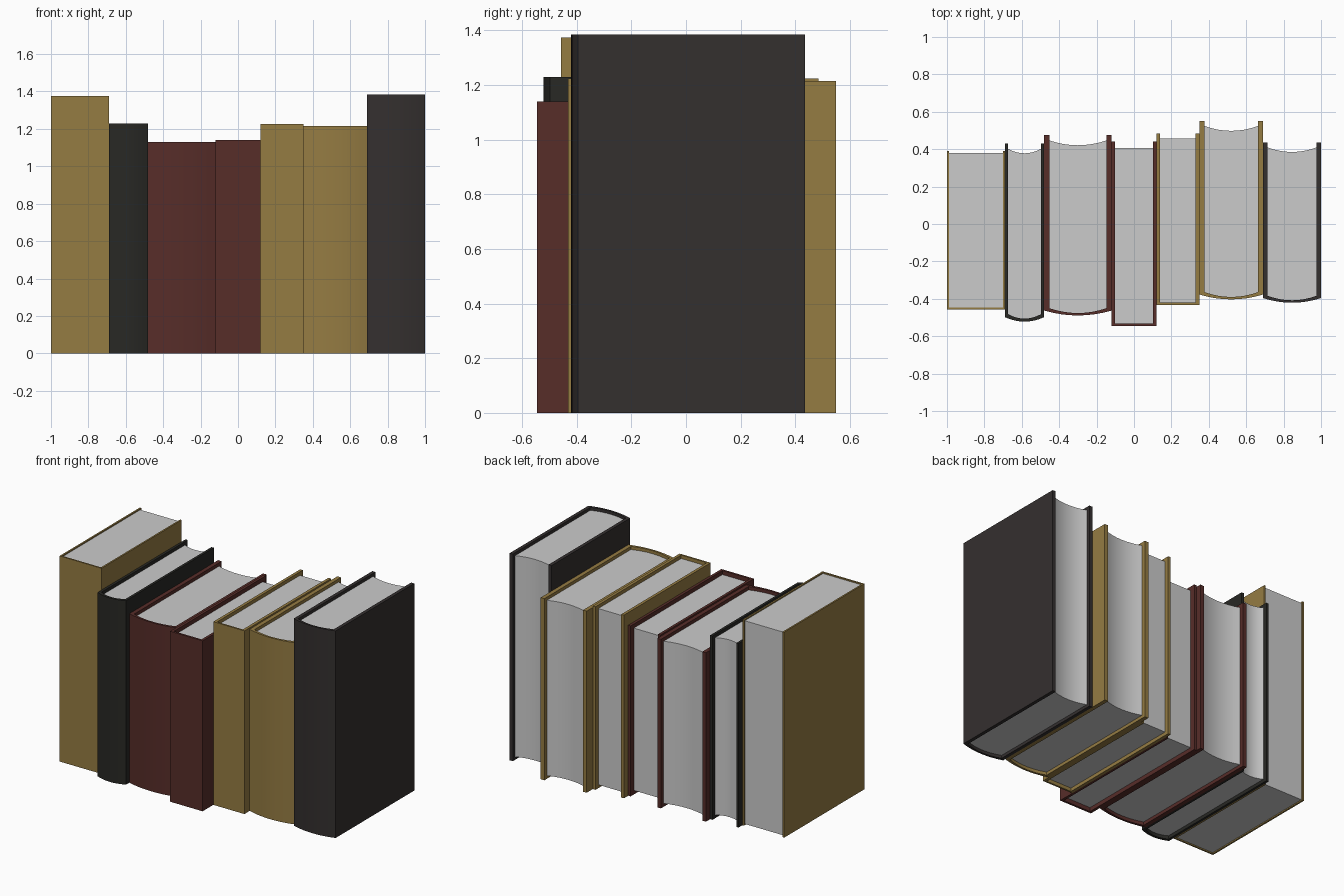
import bpy

if "Cube" in bpy.data.objects:
    bpy.data.objects.remove(bpy.data.objects["Cube"])

def material(name, rgb):
    m = bpy.data.materials.new(name)
    m.diffuse_color = (*rgb, 1)
    m.use_nodes = True
    m.node_tree.nodes["Principled BSDF"].inputs["Base Color"].default_value = m.diffuse_color
    return m

TAN = material("tan_cover", (0.30, 0.20, 0.055))
BLACK = material("black_cover", (0.021, 0.021, 0.018))
MAROON = material("maroon_cover", (0.095, 0.026, 0.022))
CHARCOAL = material("charcoal_cover", (0.034, 0.029, 0.028))
SEG = 8

def extrude(name, outline, z0, z1, mat=None):
    n = len(outline)
    verts = [(x, y, z) for z in (z0, z1) for x, y in outline]
    faces = [tuple(range(n))[::-1], tuple(range(n, 2 * n))]
    faces += [(i, (i + 1) % n, (i + 1) % n + n, i + n) for i in range(n)]
    me = bpy.data.meshes.new(name)
    me.from_pydata(verts, [], faces)
    ob = bpy.data.objects.new(name, me)
    bpy.context.collection.objects.link(ob)
    if mat:
        me.materials.append(mat)
    bpy.context.view_layer.objects.active = ob
    ob.select_set(True)
    bpy.ops.object.shade_smooth_by_angle(angle=0.5)
    ob.select_set(False)

def arc(x0, x1, y, bulge):
    # shallow curve from x0 to x1, dipping towards the front by bulge
    if not bulge:
        return [(x0, y), (x1, y)]
    return [(x0 + (x1 - x0) * i / SEG, y - bulge * (1 - (2 * i / SEG - 1) ** 2))
            for i in range(SEG + 1)]

def book(i, x0, x1, h, front, bulge, back, page_back, t, spine, mat):
    inset = (back - page_back) * 0.8
    outer = arc(x0, x1, front, bulge)
    inner = arc(x0 + t, x1 - t, front + spine, bulge)
    # U-shaped cover: two boards joined by the spine
    extrude(f"book_{i}_cover", outer + [(x1, back), (x1 - t, back)] + inner[::-1]
            + [(x0 + t, back), (x0, back)], 0, h, mat)
    # page block with hollow fore edge
    extrude(f"book_{i}_pages", inner + arc(x0 + t, x1 - t, page_back, bulge)[::-1],
            inset, h - inset)

# x0, x1, height, spine y, spine bulge, cover back, page back, board, spine thickness
BOOKS = [
    (-1.00, -0.69, 1.375, -0.457, 0, 0.39, 0.38, 0.011, 0.010, TAN),
    (-0.69, -0.48, 1.23, -0.498, 0.024, 0.43, 0.402, 0.017, 0.016, BLACK),
    (-0.48, -0.12, 1.13, -0.463, 0.026, 0.475, 0.447, 0.027, 0.013, MAROON),
    (-0.12, 0.12, 1.14, -0.545, 0, 0.44, 0.406, 0.018, 0.014, MAROON),
    (0.12, 0.35, 1.225, -0.432, 0, 0.485, 0.456, 0.020, 0.012, TAN),
    (0.35, 0.69, 1.215, -0.377, 0.026, 0.55, 0.524, 0.027, 0.013, TAN),
    (0.69, 1.00, 1.385, -0.396, 0.025, 0.435, 0.41, 0.023, 0.013, CHARCOAL),
]
for i, b in enumerate(BOOKS, 1):
    book(i, *b)
